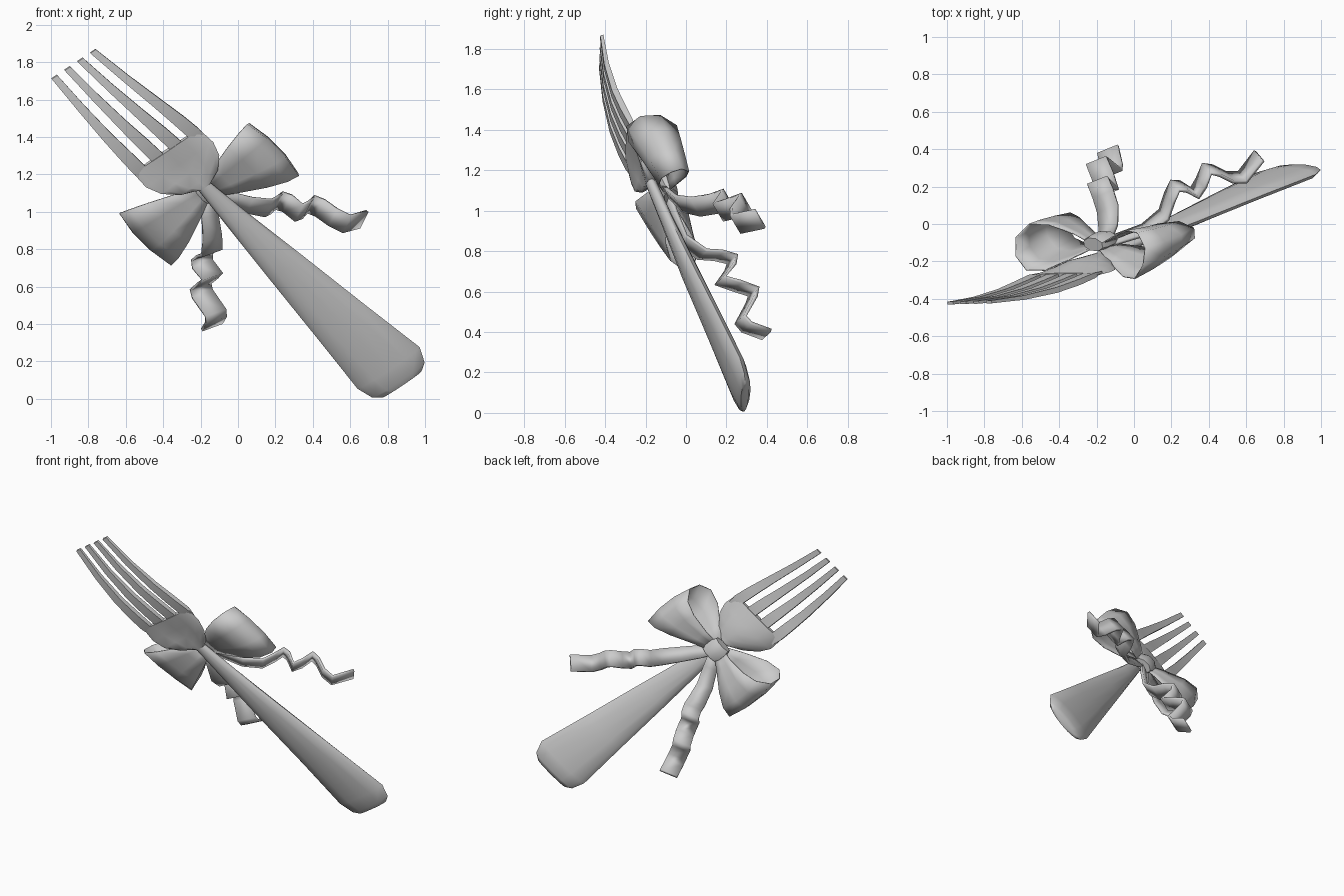
import bpy, math
from mathutils import Vector as V

U = V((-0.668, -0.314, 0.675)).normalized()   # along the fork, handle to tines
W = V((1, 0.03, 0.67))                        # across the fork, per unit of x
N = U.cross(W).normalized()                   # towards the back
BW = V((1, -0.08, 0.67))                      # across the bow
BN = V((-0.02, 0.97, 0.1))                    # bow front to back


def make(name, verts, faces, solid=0, angle=40):
    me = bpy.data.meshes.new(name)
    me.from_pydata(verts, [], faces)
    ob = bpy.data.objects.new(name, me)
    bpy.context.collection.objects.link(ob)
    bpy.ops.object.select_all(action='DESELECT')
    ob.select_set(True)
    bpy.context.view_layer.objects.active = ob
    bpy.ops.object.mode_set(mode='EDIT')
    bpy.ops.mesh.select_all(action='SELECT')
    bpy.ops.mesh.normals_make_consistent(inside=False)
    bpy.ops.object.mode_set(mode='OBJECT')
    bpy.ops.object.shade_smooth_by_angle(angle=math.radians(angle))
    if solid:
        m = ob.modifiers.new("thickness", 'SOLIDIFY')
        m.thickness, m.offset = solid, 0
    return ob


def loft(name, rings, closed=True, **kw):
    n = len(rings[0])
    verts = [p for r in rings for p in r]
    faces = [(i * n + j, i * n + (j + 1) % n, (i + 1) * n + (j + 1) % n, (i + 1) * n + j)
             for i in range(len(rings) - 1) for j in range(n if closed else n - 1)]
    if closed:
        faces += [tuple(range(n)), tuple(range(len(verts) - n, len(verts)))]
    return make(name, verts, faces, **kw)


def oval(c, half, thick, sides=12):
    return [V(c) + W * half * math.cos(k * math.tau / sides)
            + N * thick * math.sin(k * math.tau / sides) for k in range(sides)]


# Handle: centre, half width, half thickness
handle = [((0.876, 0.29, 0.076), 0.105, 0.02), ((0.858, 0.285, 0.10), 0.14, 0.036),
          ((0.805, 0.26, 0.165), 0.166, 0.043), ((0.55, 0.148, 0.415), 0.13, 0.042),
          ((0.25, 0.012, 0.71), 0.09, 0.038), ((0.0, -0.095, 0.955), 0.055, 0.03),
          ((-0.17, -0.168, 1.125), 0.033, 0.027), ((-0.23, -0.2, 1.18), 0.03, 0.018)]
loft("handle", [oval(*s) for s in handle], angle=60)

# Head of the fork: widening from the neck, with a shallow scoop at the front
head = [((-0.18, -0.175, 1.135), 0.035, 0.025), ((-0.21, -0.2, 1.16), 0.10, 0.026),
        ((-0.26, -0.225, 1.205), 0.155, 0.026), ((-0.315, -0.25, 1.255), 0.18, 0.024),
        ((-0.385, -0.28, 1.325), 0.176, 0.02)]
rings = []
for i, s in enumerate(head):
    bow = 0.025 * (0, 0.6, 1, 0.6, 0)[i]
    ring = oval(*s)
    for k, p in enumerate(ring):
        p += N * bow * (1 - 2 * math.cos(k * math.tau / 12) ** 2)
    rings.append(ring)
loft("fork_head", rings, angle=60)

# Four curved tines: centre, spread of the outer tine, half width, half thickness
tine = [((-0.34, -0.26, 1.28), 0.150, 0.02, 0.003), ((-0.385, -0.28, 1.325), 0.146, 0.031, 0.014),
        ((-0.46, -0.315, 1.395), 0.142, 0.029, 0.016), ((-0.57, -0.358, 1.495), 0.134, 0.024, 0.015),
        ((-0.72, -0.397, 1.635), 0.119, 0.019, 0.012), ((-0.879, -0.42, 1.79), 0.103, 0.015, 0.008)]
for k in range(4):
    f = -1 + 2 * k / 3
    rings = []
    for c, spread, hw, th in tine:
        p = V(c) + W * spread * f
        rings.append([p + W * hw * a + N * th * b for a, b in ((-1, -1), (1, -1), (1, 1), (-1, 1))])
    loft("tine_%d" % (k + 1), rings)

# Bow: two flaring ribbon loops either side of the knot
KNOT = V((-0.175, -0.11, 1.105))
loop = [(0.02, -0.01, 0.05), (0.10, -0.06, 0.10), (0.21, -0.12, 0.16), (0.29, -0.12, 0.195),
        (0.34, -0.05, 0.207), (0.345, 0.04, 0.195), (0.29, 0.11, 0.165), (0.21, 0.11, 0.125),
        (0.10, 0.06, 0.07), (0.02, 0.01, 0.04)]
for name, s in (("bow_loop_right", 1), ("bow_loop_left", -1)):
    rings = []
    for a, b, h in loop:
        c = KNOT + BW * a * s + V((0.02, 0.03, -0.02 if s < 0 else 0)) * (a / 0.35)
        rings.append([c + U * h * e + BN * b * (0.85 + 0.2 * e)
                      + BW * s * 0.02 * a / 0.35 * (1 - e * e) for e in (-1, -0.35, 0.35, 1)])
    loft(name, rings, closed=False, solid=0.006, angle=60)

# Knot: squarish band gathering the ribbon behind the neck
Wn = BW.normalized()
rings = []
for e, r in ((-1, 0.85), (-0.5, 1), (0.5, 1), (1, 0.85)):
    rings.append([KNOT + N * 0.02 + U * 0.06 * e + Wn * 0.075 * r * math.cos(k * math.tau / 8 + 0.39)
                  + N * 0.045 * r * math.sin(k * math.tau / 8 + 0.39) for k in range(8)])
loft("knot", rings)

# Curled ribbon tails: centre path swept with a half width vector
tails = {
    "ribbon_tail_right": (V((0.022, -0.026, 0.044)),
        [(-0.15, -0.10, 1.10), (-0.06, -0.07, 1.07), (0.06, -0.03, 1.035), (0.16, 0.05, 1.02),
         (0.19, 0.14, 1.035), (0.22, 0.205, 1.06), (0.265, 0.20, 1.045), (0.325, 0.165, 0.995),
         (0.36, 0.22, 1.01), (0.39, 0.295, 1.04), (0.44, 0.285, 1.02), (0.51, 0.25, 0.97),
         (0.58, 0.25, 0.935), (0.67, 0.365, 0.96)]),
    "ribbon_tail_lower": (V((0.054, 0.022, 0.02)),
        [(-0.175, -0.10, 1.10), (-0.15, -0.065, 0.98), (-0.137, -0.02, 0.86), (-0.14, 0.08, 0.785),
         (-0.165, 0.16, 0.78), (-0.193, 0.23, 0.76), (-0.19, 0.22, 0.72), (-0.138, 0.17, 0.655),
         (-0.165, 0.25, 0.63), (-0.20, 0.335, 0.60), (-0.19, 0.325, 0.56), (-0.12, 0.27, 0.46),
         (-0.117, 0.30, 0.425), (-0.14, 0.40, 0.388)])}
for name, (side, path) in tails.items():
    rings = []
    for i, p in enumerate(path):
        w = side * min(1, 0.65 + 0.12 * i)
        rings.append([V(p) - w, V(p) + w])
    loft(name, rings, closed=False, solid=0.018, angle=40)
